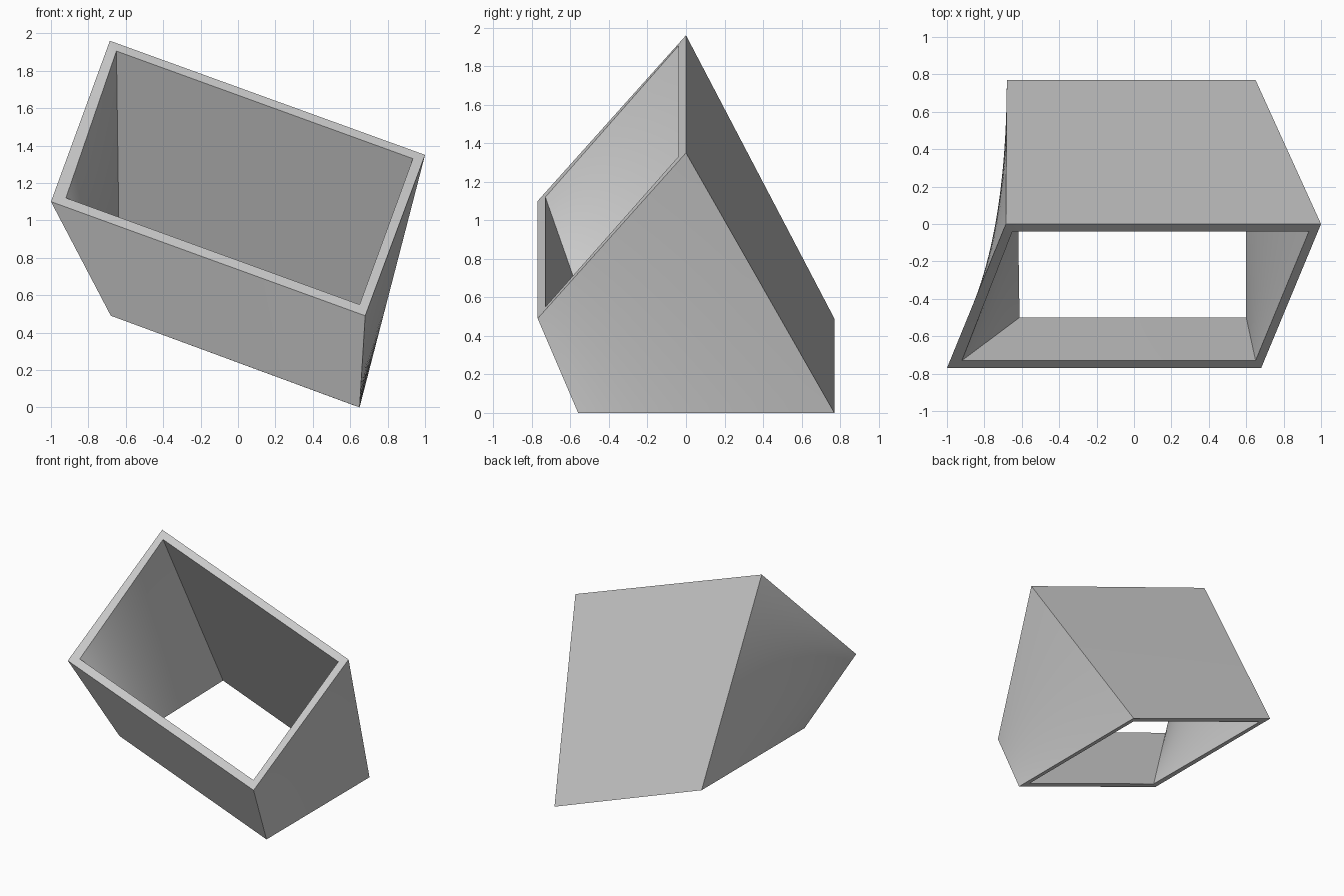
import bpy
import bmesh
from math import radians
from mathutils import Vector

cube = bpy.data.objects.get("Cube")
if cube:
    bpy.data.objects.remove(cube, do_unlink=True)

STEPS = 20

grey = bpy.data.materials.new("light grey")
grey.use_nodes = True
colour = (0.6, 0.6, 0.6, 1)
grey.diffuse_color = colour
grey.node_tree.nodes["Principled BSDF"].inputs["Base Color"].default_value = colour


def loop(*points):
    return [Vector(p) for p in points]


# Corner loops, in order: front left, front right, back right, back left
top_outer = loop((-1, -0.77, 1.1), (0.68, -0.77, 0.49), (1, 0, 1.35), (-0.685, 0, 1.96))
top_inner = loop((-0.92, -0.73, 1.12), (0.65, -0.73, 0.55), (0.935, -0.04, 1.33), (-0.65, -0.04, 1.905))
low_outer = loop((-0.68, -0.56, 0.49), (0.65, -0.56, 0), (0.65, 0.77, 0), (-0.68, 0.77, 0.49))
low_inner = loop((-0.612, -0.5, 0.465), (0.6, -0.5, 0.018), (0.6, 0.707, 0.018), (-0.63, 0.707, 0.472))


def ruled_band(bm, start, end, rows):
    """Four ruled patches joining two corner loops."""
    for i in range(4):
        j = (i + 1) % 4
        grid = []
        for r in range(rows + 1):
            a = start[i].lerp(end[i], r / rows)
            b = start[j].lerp(end[j], r / rows)
            grid.append([bm.verts.new(a.lerp(b, s / STEPS)) for s in range(STEPS + 1)])
        for r in range(rows):
            for s in range(STEPS):
                bm.faces.new((grid[r][s], grid[r][s + 1], grid[r + 1][s + 1], grid[r + 1][s]))


# Twisted open sleeve: outer walls, lower rim, inner walls, upper rim
bm = bmesh.new()
ruled_band(bm, top_outer, low_outer, STEPS)
ruled_band(bm, low_outer, low_inner, 1)
ruled_band(bm, low_inner, top_inner, STEPS)
ruled_band(bm, top_inner, top_outer, 1)
bmesh.ops.remove_doubles(bm, verts=bm.verts, dist=0.0005)
bmesh.ops.recalc_face_normals(bm, faces=bm.faces)

mesh = bpy.data.meshes.new("twisted_sleeve")
bm.to_mesh(mesh)
bm.free()
mesh.materials.append(grey)
sleeve = bpy.data.objects.new("twisted_sleeve", mesh)
bpy.context.collection.objects.link(sleeve)

# Smooth curved walls with crisp corners
bpy.ops.object.select_all(action="DESELECT")
sleeve.select_set(True)
bpy.context.view_layer.objects.active = sleeve
bpy.ops.object.shade_smooth_by_angle(angle=radians(25))
